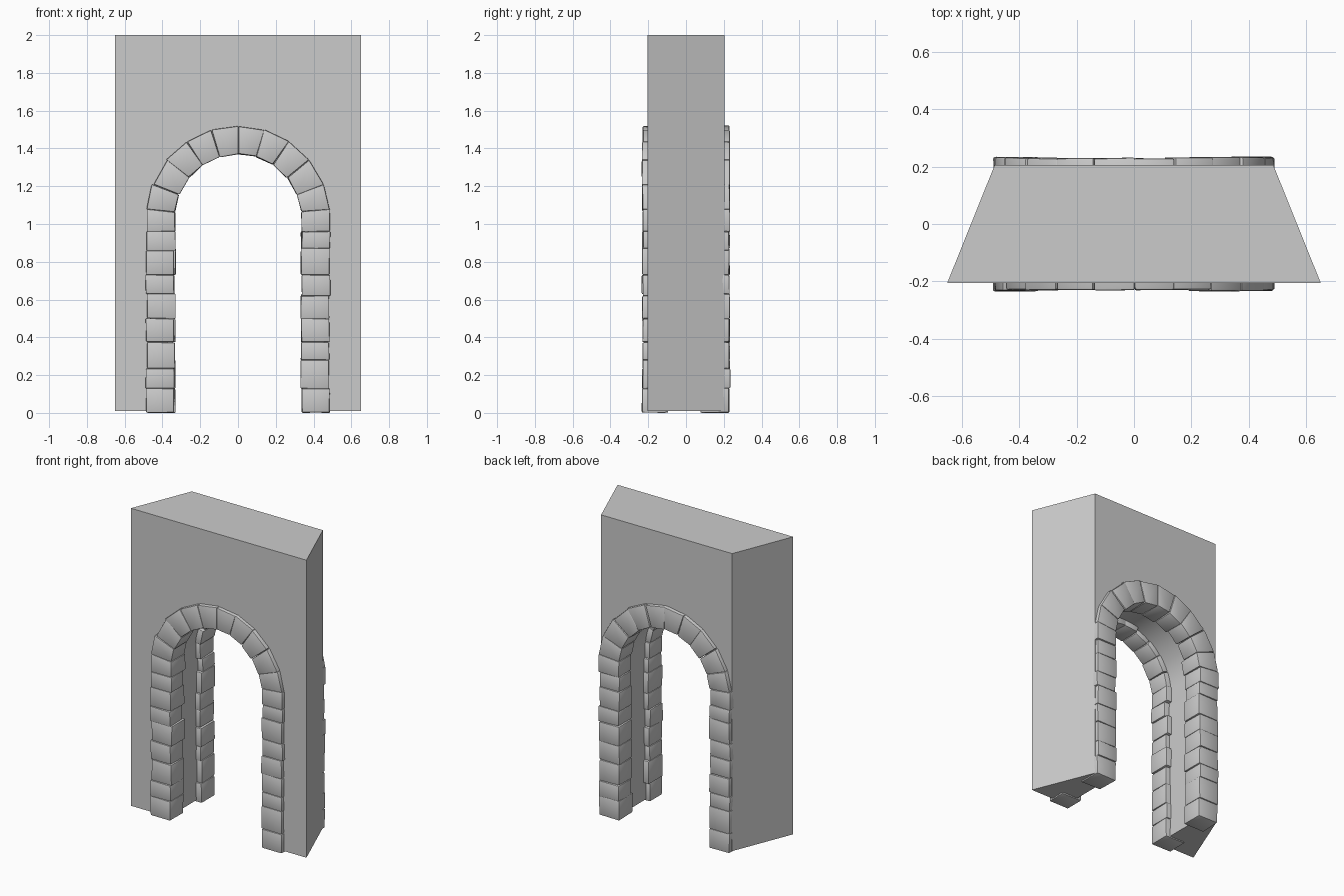
import bpy, bmesh, math, random
from mathutils import Vector

random.seed(4)
if "Cube" in bpy.data.objects:
    bpy.data.objects.remove(bpy.data.objects["Cube"])

SPRING = 1.035              # height where the arch starts to curve
INNER, OUTER = 0.335, 0.485  # stone surround, half widths
OPENING = 0.37              # half width of the hole in the wall

grey = bpy.data.materials.new("stone grey")
grey.use_nodes = True
grey.diffuse_color = (0.6, 0.6, 0.6, 1)
grey.node_tree.nodes["Principled BSDF"].inputs["Base Color"].default_value = (0.6, 0.6, 0.6, 1)


def make_object(name, bm, smooth_angle):
    bmesh.ops.recalc_face_normals(bm, faces=bm.faces)
    mesh = bpy.data.meshes.new(name)
    bm.to_mesh(mesh)
    bm.free()
    mesh.materials.append(grey)
    obj = bpy.data.objects.new(name, mesh)
    bpy.context.collection.objects.link(obj)
    bpy.ops.object.select_all(action="DESELECT")
    obj.select_set(True)
    bpy.context.view_layer.objects.active = obj
    bpy.ops.object.shade_smooth_by_angle(angle=math.radians(smooth_angle))
    return obj


# Wall: outline with an arched opening, narrower at the back
def wall_outline(half_width, y):
    arc = [math.pi * i / 32 for i in range(33)]
    pts = [(half_width, 0.01), (half_width, 2), (-half_width, 2),
           (-half_width, 0.01), (-OPENING, 0.01)]
    pts += [(-OPENING * math.cos(a), SPRING + OPENING * math.sin(a)) for a in arc]
    pts.append((OPENING, 0.01))
    return [Vector((x, y, z)) for x, z in pts]


bm = bmesh.new()
front = [bm.verts.new(p) for p in wall_outline(0.65, -0.205)]
back = [bm.verts.new(p) for p in wall_outline(0.485, 0.205)]
bm.faces.new(front)
bm.faces.new(back[::-1])
for i in range(len(front)):
    j = (i + 1) % len(front)
    bm.faces.new((front[j], front[i], back[i], back[j]))
make_object("wall", bm, 30)


# Stones: each block is a tapered box between two joints of the surround
def add_block(bm, start, end):
    """start and end are (inner, outer) pairs of (x, z) points."""
    mid = sum((Vector(p) for p in start + end), Vector((0, 0))) / 4
    shift = random.uniform(-0.004, 0.004)
    y_front = -0.231 + random.uniform(-0.003, 0.003)
    y_back = -0.09 + random.uniform(-0.015, 0.015)
    block = bmesh.new()
    rings = []
    for y in (y_front, y_back):
        ring = []
        for p in (start[0], start[1], end[1], end[0]):
            q = Vector(p)
            q += (q - mid).normalized() * random.uniform(-0.004, 0.003)
            q.x += shift
            ring.append(block.verts.new((q.x, y + random.uniform(-0.002, 0.002), max(q.y, 0))))
        rings.append(ring)
    a, b = rings
    block.faces.new(a)
    block.faces.new(b[::-1])
    for i in range(4):
        j = (i + 1) % 4
        block.faces.new((a[j], a[i], b[i], b[j]))
    bmesh.ops.recalc_face_normals(block, faces=block.faces)
    bmesh.ops.bevel(block, geom=block.edges[:], offset=0.006, segments=2,
                    profile=0.5, affect="EDGES")
    part = bpy.data.meshes.new("block")
    block.to_mesh(part)
    block.free()
    bm.from_mesh(part)
    bpy.data.meshes.remove(part)


def radial_joint(side, degrees):
    a = math.radians(degrees)
    return [(side * r * math.cos(a), SPRING + r * math.sin(a)) for r in (INNER, OUTER)]


def level_joint(side, z):
    return [(side * INNER, z), (side * OUTER, z)]


def stone_surround(name):
    bm = bmesh.new()
    columns = {-1: (0, 0.13, 0.235, 0.375, 0.5, 0.63, 0.73, 0.86, 0.96),
               1: (0, 0.13, 0.28, 0.375, 0.5, 0.62, 0.73, 0.87, 0.96)}
    for side, heights in columns.items():
        joints = [level_joint(side, z) for z in heights]
        joints += [radial_joint(side, d) for d in (5, 21, 39, 56, 73, 90)]
        for start, end in zip(joints, joints[1:]):
            add_block(bm, start, end)
    return make_object(name, bm, 35)


stone_surround("front_stones")
back_stones = stone_surround("back_stones")
back_stones.rotation_euler.z = math.pi
